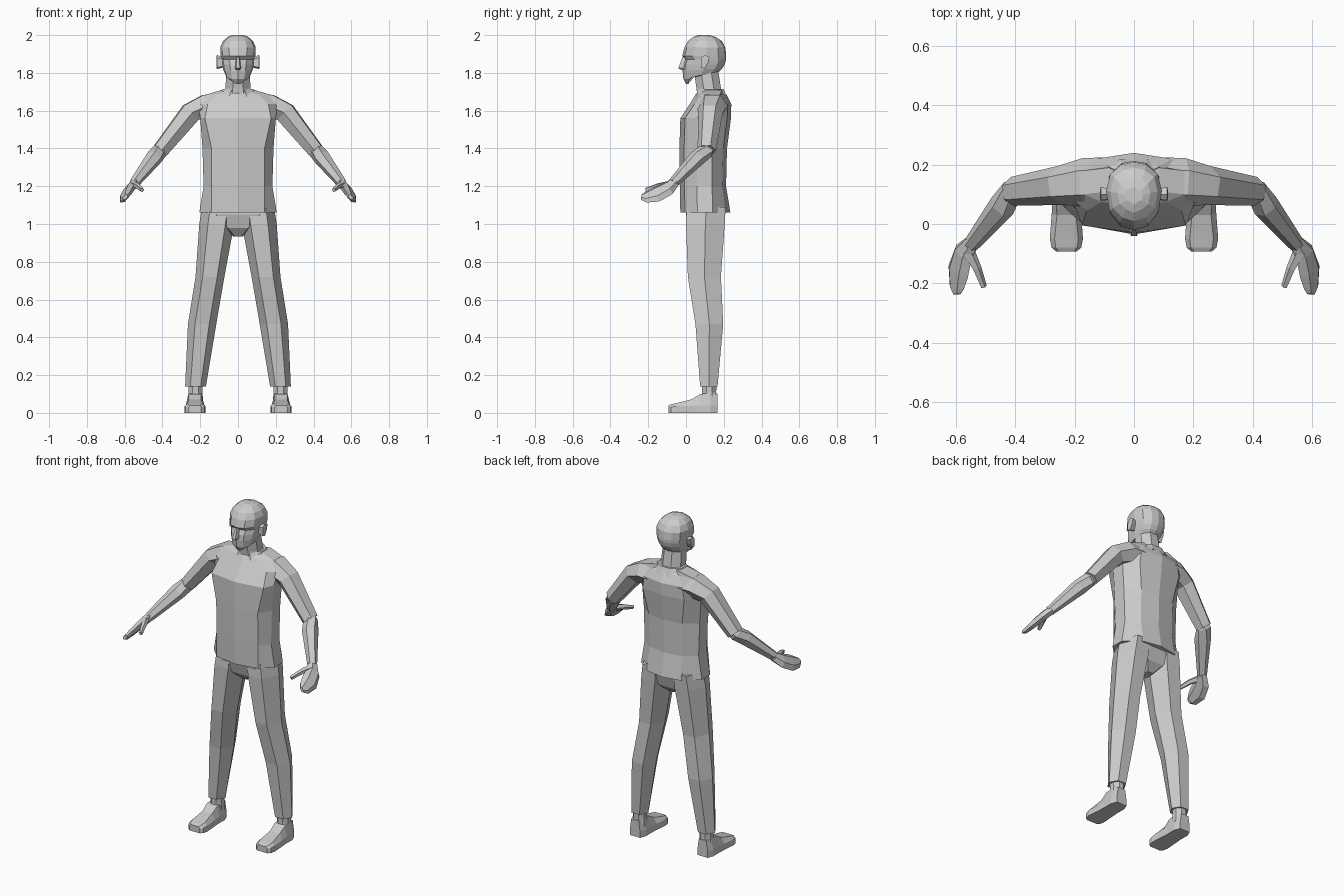
import bpy, bmesh, math
from mathutils import Vector as V

grey = bpy.data.materials.new("plain grey")
grey.diffuse_color = (0.6, 0.6, 0.6, 1)


def loft(name, rings, mirror=False):
    """Skin a list of point rings, cap both ends, optionally mirror in x."""
    bm = bmesh.new()
    loops = [[bm.verts.new(p) for p in r] for r in rings]
    n = len(rings[0])
    for a, b in zip(loops, loops[1:]):
        for i in range(n):
            j = (i + 1) % n
            bm.faces.new((a[i], a[j], b[j], b[i]))
    bm.faces.new(loops[0])
    bm.faces.new(loops[-1])
    bmesh.ops.recalc_face_normals(bm, faces=bm.faces)
    me = bpy.data.meshes.new(name)
    bm.to_mesh(me)
    bm.free()
    me.materials.append(grey)
    ob = bpy.data.objects.new(name, me)
    bpy.context.collection.objects.link(ob)
    if mirror:
        m = ob.modifiers.new("mirror", 'MIRROR')
        m.use_mirror_merge = False
    return ob


def oval(c, a, b, n=6, phase=0.0):
    t = [phase + 2 * math.pi * i / n for i in range(n)]
    return [V(c) + V(a) * math.cos(x) + V(b) * math.sin(x) for x in t]


def limb(name, stations, n=6, wide=None):
    """Tube through (centre, half width, half thickness) stations."""
    cs = [V(s[0]) for s in stations]
    rings = []
    for i, (c, w, h) in enumerate(stations):
        d = (cs[min(i + 1, len(cs) - 1)] - cs[max(i - 1, 0)]).normalized()
        side = V(wide) if wide else d.cross(V((0, 0, 1)))
        side = (side - d * side.dot(d)).normalized()
        rings.append(oval(c, side * w, d.cross(side) * h, n))
    return loft(name, rings, True)


def half_ring(pts, z):
    """Symmetric ring from its right half, front centre to back centre."""
    left = [(-x, y, *q) for x, y, *q in reversed(pts[1:-1])]
    return [(x, y, z + (q[0] if q else 0)) for x, y, *q in pts + left]


# Shirt body: z, front corner x, half width, front y, back y
shirt = [(1.06, .14, .205, -.03, .235), (1.20, .14, .182, -.033, .212),
         (1.40, .14, .188, -.035, .217), (1.56, .175, .20, -.03, .238),
         (1.635, .16, .21, .02, .24), (1.685, .11, .17, .05, .215),
         (1.71, .05, .085, .07, .19)]
loft("shirt_body", [half_ring([(0, f), (c, f + .025), (w, f * .5 + .075),
                               (w, f * .5 + .155), (c * .8, b - .02), (0, b)], z)
                    for z, c, w, f, b in shirt])

# Sleeves, forearms, hands and thumbs
limb("sleeve", [((.10, .14, 1.625), .085, .07), ((.17, .14, 1.625), .082, .07),
                ((.25, .13, 1.59), .066, .062), ((.41, .11, 1.39), .049, .047)])
limb("forearm", [((.36, .115, 1.44), .036, .036), ((.415, .105, 1.385), .043, .042),
                 ((.445, .06, 1.35), .046, .044), ((.55, -.07, 1.215), .027, .027)])
limb("hand", [((.545, -.06, 1.22), .028, .025), ((.575, -.10, 1.185), .046, .026),
              ((.593, -.16, 1.155), .052, .022), ((.598, -.215, 1.14), .036, .016),
              ((.597, -.237, 1.142), .018, .01)], wide=(.6, 0, -.7))
limb("thumb", [((.56, -.09, 1.21), .022, .02), ((.53, -.15, 1.20), .016, .016),
               ((.507, -.212, 1.18), .011, .012)], n=5)

# Trouser seat, tapering to the crotch
loft("trouser_seat", [half_ring([(0, f), (w * .7, f), (w, .1), (w * .7, b), (0, b)], z)
                      for z, w, f, b in [(1.10, .17, .005, .205), (1.05, .165, .0, .205),
                                         (.98, .08, .02, .185), (.935, .025, .06, .14)]])

# Trouser legs: z, inner x, outer x, front y, back y
legs = [(1.09, .015, .19, .005, .21), (1.0, .02, .205, .0, .205), (.72, .072, .225, .01, .185),
        (.47, .115, .265, .05, .197), (.14, .17, .28, .075, .167)]
loft("trouser_leg", [oval(((a + b) / 2, (f + k) / 2, z), ((b - a) / 2, 0, 0),
                          (0, (k - f) / 2 / math.sin(math.pi / 3), 0))
                     for z, a, b, f, k in legs], True)

# Ankles
loft("ankle", [oval((.225, .123, z), (r, 0, 0), (0, r, 0), 8, math.pi / 8)
               for z, r in [(.18, .042), (.11, .040), (.06, .044)]], True)

# Shoes: y, sole half width, top half width, sole height, top height
shoe = [(.166, .034, .025, .04, .10), (.13, .048, .034, .04, .105), (.075, .047, .035, .04, .10),
        (.03, .05, .032, .038, .072), (-.05, .056, .040, .035, .052), (-.08, .05, .036, .03, .045),
        (-.093, .034, .025, .03, .038)]
loft("shoe", [[(.228 + x, y, z) for x, z in [(-w, 0), (w, 0), (w, s), (t, h), (-t, h), (-w, s)]]
              for y, w, t, s, h in shoe], True)

# Neck and shirt collar
loft("neck", [oval((0, y, z), (w, 0, 0), (0, d, 0), 8, math.pi / 8)
              for z, w, y, d in [(1.67, .085, .13, .075), (1.72, .072, .12, .07),
                                 (1.82, .066, .105, .07)]])
loft("collar", [oval((0, y, z), (w, 0, 0), (0, d, 0), 8, math.pi / 8)
                for z, w, y, d in [(1.67, .125, .135, .09), (1.715, .088, .132, .072)]])

# Head: z, half width, front y, back y, rise of the back
head = [(1.742, .032, .0, .05, .035), (1.768, .066, -.014, .155, .02),
        (1.81, .079, -.018, .19, .01), (1.845, .085, -.015, .205, .0),
        (1.872, .089, -.004, .212, .0), (1.89, .092, -.02, .213, .0),
        (1.935, .094, -.008, .208, .0), (1.968, .08, .01, .19, .0),
        (1.99, .055, .038, .158, .0), (2.0, .03, .065, .125, .0)]
loft("head", [half_ring([(0, f), (w * .5, f + .012), (w * .88, f + (b - f) * .24, r * .3),
                         (w, f + (b - f) * .55, r), (w * .85, f + (b - f) * .82, r),
                         (w * .45, b - .008, r), (0, b, r)], z) for z, w, f, b, r in head])

# Nose
loft("nose", [[(-w, .01, z), (-w * .5, y, z), (w * .5, y, z), (w, .01, z)]
              for z, w, y in [(1.815, .014, -.024), (1.825, .021, -.041), (1.885, .011, -.018)]])

# Ears
loft("ear", [[(x, .095 + (y - .095) * k, 1.852 + (z - 1.852) * k + .004)
              for y, z in [(.078, 1.825), (.10, 1.816), (.118, 1.85), (.125, 1.88),
                           (.10, 1.89), (.08, 1.875)]]
             for x, k in [(.075, .75), (.098, .9), (.112, 1.0), (.114, .7)]], True)
